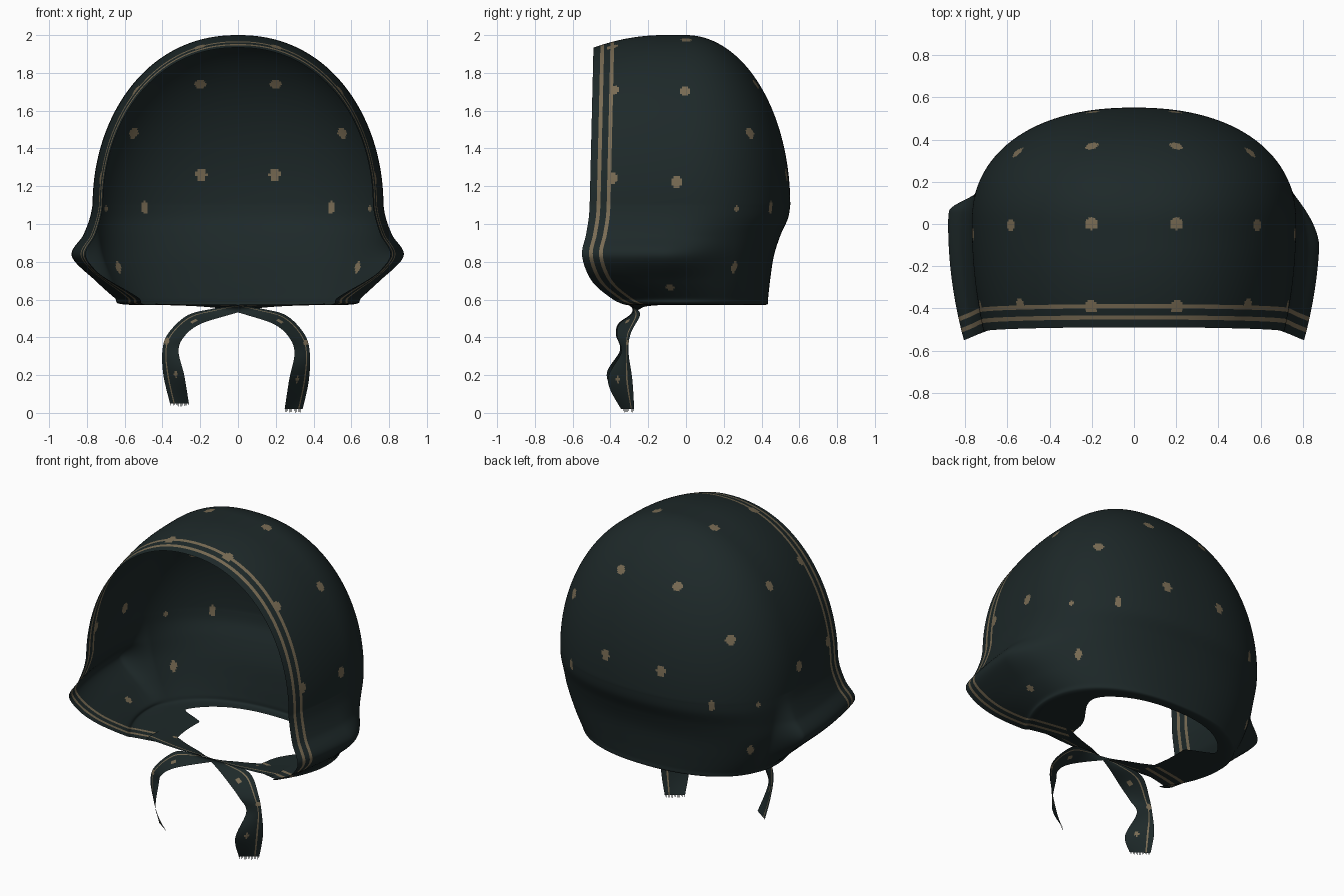
import bpy, bmesh, math, random
from mathutils import Vector

if "Cube" in bpy.data.objects:
    bpy.data.objects.remove(bpy.data.objects["Cube"])
random.seed(4)


def make_material(name, colour):
    mat = bpy.data.materials.new(name)
    mat.use_nodes = True
    mat.diffuse_color = (*colour, 1)
    mat.node_tree.nodes["Principled BSDF"].inputs["Base Color"].default_value = (*colour, 1)
    return mat


MATERIALS = [make_material("dark teal cloth", (0.0125, 0.0215, 0.022)),
             make_material("tan print", (0.19, 0.148, 0.088))]


def spline(points, t):
    """Smooth curve through points, t from 0 to 1."""
    last = len(points) - 1
    i = min(int(t * last), last - 1)
    f = t * last - i
    a, b, c, d = (Vector(points[max(0, min(last, i + k))]) for k in (-1, 0, 1, 2))
    return b + f * ((c - a) + f * ((2 * a - 5 * b + 4 * c - d) + f * (3 * b - a - 3 * c + d))) / 2


def fade(value, low, high):
    f = max(0, min(1, (value - low) / (high - low)))
    return f * f * (3 - 2 * f)


def paint_dots(bm, centres, radius, stretch=1):
    """Colour the faces around the surface point nearest each centre."""
    spots = [(f, f.calc_center_median()) for f in bm.faces]
    for centre in centres:
        middle = min((c for f, c in spots), key=lambda c: (c - centre).length_squared)
        for face, c in spots:
            gap = c - middle
            gap.z /= stretch
            if gap.length < radius:
                face.material_index = 1


def sheet(bm, rows, stripes):
    """Skin a grid of points; stripes holds the coloured columns."""
    grid = [[bm.verts.new(p) for p in row] for row in rows]
    for lower, upper in zip(grid, grid[1:]):
        for i in range(len(lower) - 1):
            face = bm.faces.new((lower[i], lower[i + 1], upper[i + 1], upper[i]))
            face.material_index = int(i in stripes)


def finish(bm, name):
    mesh = bpy.data.meshes.new(name)
    bmesh.ops.remove_doubles(bm, verts=bm.verts, dist=0.0002)
    bmesh.ops.recalc_face_normals(bm, faces=bm.faces)
    for face in bm.faces:
        face.smooth = True
    bm.to_mesh(mesh)
    bm.free()
    for mat in MATERIALS:
        mesh.materials.append(mat)
    obj = bpy.data.objects.new(name, mesh)
    bpy.context.collection.objects.link(obj)


# Hood: each level is a U running from the front rim round the back.
# Lower levels: height, front half width, back half width, back depth, rim depth
LEVELS = [(0.57, 0.32, 0.52, 0.38, -0.28),
          (0.575, 0.61, 0.62, 0.43, -0.33),
          (0.61, 0.655, 0.65, 0.435, -0.40),
          (0.70, 0.755, 0.70, 0.445, -0.50),
          (0.83, 0.88, 0.75, 0.465, -0.55),
          (0.94, 0.82, 0.765, 0.50, -0.53),
          (1.03, 0.785, 0.77, 0.54, -0.515),
          (1.10, 0.77, 0.77, 0.552, -0.51)]
RIM_STEPS = [0, 0.012, 0.025, 0.037, 0.057, 0.073, 0.09, 0.11]
SIDE_COLUMNS, BACK_COLUMNS = 36, 90
LOWER_ROWS, DOME_ROWS = 70, 110


def hood_row(z, front, back, depth, rim, dome):
    # the rim tucks in further towards the chin
    tuck = 0.07 + 12 * max(0, 0.75 - z) ** 2

    def half(side):
        spots = [(1, rim + d) for d in RIM_STEPS]
        start = spots[-1][1]
        spots += [(1, start * (1 - i / SIDE_COLUMNS)) for i in range(1, SIDE_COLUMNS)]
        for i in range(BACK_COLUMNS + 1):
            a = math.pi / 2 * i / BACK_COLUMNS
            spots.append((max(0, math.cos(a)) ** 0.89, depth * math.sin(a) ** 0.89))
        points = []
        for across, y in spots:
            near = (0.06, 0.17) if side < 0 else (-0.12, 0.25)
            width = front + (back - front) * fade(y, *near)
            taper = 1 - tuck * (min(y, 0) / 0.5) ** 2
            height = z - dome * 0.07 * (min(y + 0.12, 0) / 0.38) ** 2
            points.append((side * width * across * taper, y, height))
        return points
    left, right = half(1), half(-1)
    return left + right[-2::-1]


rows = []
for j in range(LOWER_ROWS):
    rows.append(hood_row(*spline(LEVELS, j / LOWER_ROWS), 0))
for j in range(DOME_ROWS + 1):
    a = math.pi / 2 * j / DOME_ROWS
    c, s = max(0, math.cos(a)), math.sin(a)
    width = 0.77 * c ** 0.92
    rows.append(hood_row(1.1 + 0.9 * s, width, width, 0.552 * c, -0.51 + 0.02 * s, s))
bm = bmesh.new()
last_column = len(rows[0]) - 2
sheet(bm, rows, {3, 6, last_column - 3, last_column - 6})


def mirrored(points):
    return [Vector((s * x, y, z)) for x, y, z in points for s in (1, -1)]


# Printed dots: round ones, then ones drawn out by the folds
DOTS = [(0.2, 0, 1.96), (0.59, 0, 1.71), (0.2, 0.36, 1.74), (0.55, 0.34, 1.48),
        (0.2, -0.38, 1.92), (0.55, -0.38, 1.72), (0.73, -0.39, 1.24),
        (0.76, -0.05, 1.22), (0.2, 0.53, 1.26)]
LONG_DOTS = [(0.48, 0.42, 1.09), (0.63, 0.25, 0.77), (0.72, -0.08, 0.65)]
SLIVERS = [(0.7, 0.27, 1.08)]
paint_dots(bm, mirrored(DOTS), 0.03)
paint_dots(bm, mirrored(LONG_DOTS), 0.02, 1.8)
paint_dots(bm, mirrored(SLIVERS), 0.011, 2)
finish(bm, "hood")

# Tie: a ribbon between two rails, crossing under the chin
OUTER = [(0.46, -0.31, 0.578), (0.2, -0.32, 0.573), (0, -0.31, 0.572), (-0.14, -0.27, 0.55),
         (-0.27, -0.25, 0.515), (-0.37, -0.3, 0.42), (-0.4, -0.31, 0.33),
         (-0.395, -0.29, 0.2), (-0.36, -0.28, 0.05)]
INNER = [(0.46, -0.12, 0.572), (0.24, -0.21, 0.565), (0.08, -0.25, 0.55), (-0.06, -0.3, 0.515),
         (-0.2, -0.36, 0.47), (-0.28, -0.37, 0.41), (-0.315, -0.35, 0.33),
         (-0.285, -0.42, 0.2), (-0.26, -0.35, 0.05)]
RIBBON_ROWS, RIBBON_COLUMNS, THREADS = 90, 16, 14


def tie(name, side, spread, drop, shift):
    def place(p):
        # the hanging part drops a little further on one side
        return Vector((side * spread * p.x, p.y + shift, p.z - drop * fade(-p.z, -0.5, -0.1)))
    bm = bmesh.new()
    rows = []
    for j in range(RIBBON_ROWS + 1):
        a, b = (place(spline(rail, j / RIBBON_ROWS)) for rail in (OUTER, INNER))
        rows.append([a.lerp(b, i / RIBBON_COLUMNS) for i in range(RIBBON_COLUMNS + 1)])
    sheet(bm, rows, {3})
    middles = [rows[int(RIBBON_ROWS * f)][k] for f, k in ((0.52, 10), (0.7, 3), (0.88, 9))]
    paint_dots(bm, middles, 0.016)
    # frayed threads along the cut end
    a, b = rows[-1][0], rows[-1][-1]
    for i in range(THREADS):
        root = a.lerp(b, (i + 0.3) / THREADS)
        length = random.uniform(0.008, 0.018)
        tip = Vector((root.x, root.y, 0 if drop and i == 5 else max(0.002, root.z - length)))
        wide = (b - a) * 0.025
        bm.faces.new([bm.verts.new(p) for p in (root, root + wide, tip + wide, tip)])
    finish(bm, name)


tie("right_tie", 1, 1, 0, 0)
tie("left_tie", -1, 0.95, 0.03, 0.006)
